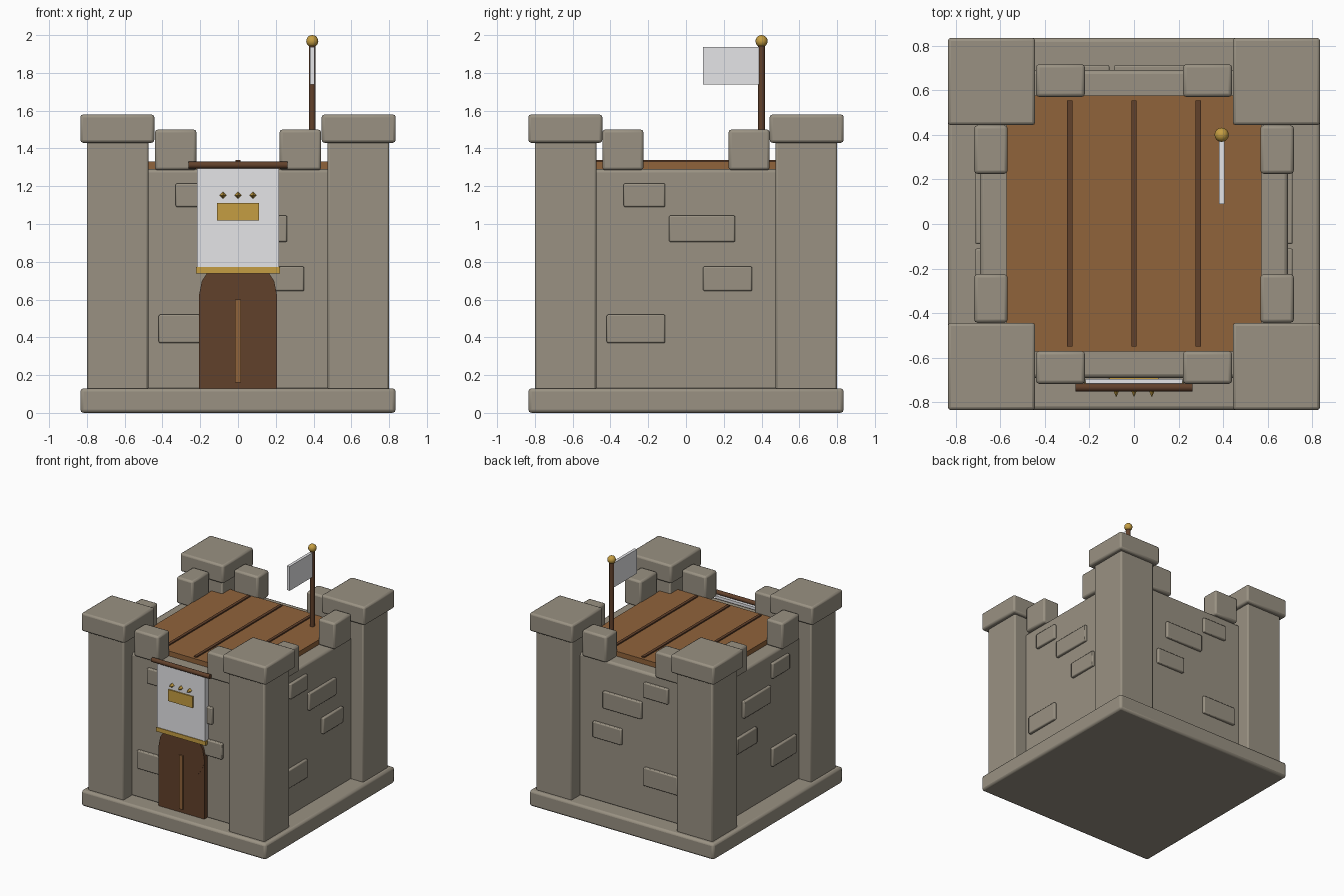
import bpy
import math

if "Cube" in bpy.data.objects:
    bpy.data.objects.remove(bpy.data.objects["Cube"])

# ---------- materials ----------
def material(name, rgb):
    m = bpy.data.materials.new(name)
    m.diffuse_color = (*rgb, 1)
    m.use_nodes = True
    m.node_tree.nodes["Principled BSDF"].inputs["Base Color"].default_value = m.diffuse_color
    return m

STONE = material("stone", (0.32, 0.285, 0.225))
WOOD = material("light wood", (0.28, 0.125, 0.043))
DARK = material("dark wood", (0.12, 0.052, 0.024))
CLOTH = material("white cloth", (0.78, 0.78, 0.80))
GOLD = material("gold", (0.56, 0.34, 0.055))


# ---------- helpers ----------
def finish(name, mat, bevel=0.0):
    ob = bpy.context.object
    ob.name = name
    ob.data.materials.append(mat)
    if bevel:
        mod = ob.modifiers.new("bevel", 'BEVEL')
        mod.width = bevel
        mod.segments = 2
    return ob


def box(name, mat, x, y, z, bevel=0.0):
    """Box from (min, max) pairs on each axis."""
    bpy.ops.mesh.primitive_cube_add(size=1)
    ob = bpy.context.object
    for v in ob.data.vertices:
        for i, (lo, hi) in enumerate((x, y, z)):
            v.co[i] = lo if v.co[i] < 0 else hi
    finish(name, mat, bevel)
    if bevel:
        bpy.ops.object.shade_smooth_by_angle(angle=math.radians(50))
    return ob


def rod(name, mat, loc, radius, length, rot=(0, 0, 0), sides=12):
    bpy.ops.mesh.primitive_cylinder_add(vertices=sides, radius=radius, depth=length,
                                        location=loc, rotation=rot)
    ob = finish(name, mat)
    bpy.ops.object.shade_smooth_by_angle(angle=math.radians(40))
    return ob


def span(a, b, sign):
    return tuple(sorted((a * sign, b * sign)))


# ---------- base and keep ----------
box("base", STONE, (-0.835, 0.835), (-0.835, 0.835), (0, 0.13), 0.018)
box("keep_walls", STONE, (-0.69, 0.69), (-0.69, 0.69), (0.12, 1.29), 0.018)

# ---------- corner towers with caps ----------
for sx in (-1, 1):
    for sy in (-1, 1):
        box("tower", STONE, span(0.475, 0.80, sx), span(0.475, 0.80, sy), (0.12, 1.45), 0.012)
        box("tower_cap", STONE, span(0.443, 0.835, sx), span(0.443, 0.835, sy), (1.43, 1.58), 0.015)
        # battlements beside each tower
        box("battlement_x", STONE, span(0.22, 0.44, sx), span(0.57, 0.717, sy), (1.285, 1.50), 0.015)
        box("battlement_y", STONE, span(0.567, 0.717, sx), span(0.225, 0.443, sy), (1.285, 1.50), 0.015)

# ---------- raised bricks, same layout on all four walls ----------
BRICKS = [((-0.33, -0.11), (1.09, 1.215)), ((-0.09, 0.26), (0.905, 1.045)),
          ((0.09, 0.35), (0.645, 0.775)), ((-0.42, -0.11), (0.37, 0.52))]
for s in (-1, 1):
    for along, height in BRICKS:
        box("brick_x", STONE, along, span(0.66, 0.712, s), height, 0.008)
        box("brick_y", STONE, span(0.66, 0.712, s), along, height, 0.008)

# ---------- wooden roof deck ----------
box("roof_deck", WOOD, (-0.572, 0.572), (-0.572, 0.577), (1.25, 1.33))
for x in (-0.288, 0, 0.288):
    box("deck_seam", DARK, (x - 0.012, x + 0.012), (-0.55, 0.555), (1.32, 1.34))

# ---------- door with round top ----------
box("door", DARK, (-0.207, 0.207), (-0.73, -0.66), (0.13, 0.62))
rod("door_arch", DARK, (0, -0.696, 0.62), 0.207, 0.07, (math.pi / 2, 0, 0), 16)
box("door_strip", WOOD, (-0.017, 0.017), (-0.74, -0.70), (0.16, 0.60))

# ---------- banner ----------
rod("banner_rod", DARK, (0, -0.733, 1.312), 0.018, 0.525, (0, math.pi / 2, 0))
box("banner", CLOTH, (-0.218, 0.218), (-0.735, -0.695), (0.75, 1.30))
box("banner_hem", GOLD, (-0.222, 0.222), (-0.74, -0.69), (0.738, 0.772))
box("emblem_band", GOLD, (-0.11, 0.11), (-0.745, -0.69), (1.018, 1.112))
for x in (-0.08, 0, 0.08):
    bpy.ops.mesh.primitive_cone_add(vertices=4, radius1=0.022, radius2=0, depth=0.05,
                                    location=(x, -0.752, 1.152), rotation=(math.pi / 2, 0, 0))
    finish("emblem_point", GOLD)

# ---------- flag ----------
rod("flag_pole", DARK, (0.393, 0.40, 1.64), 0.018, 0.64)
box("flag", CLOTH, (0.381, 0.405), (0.09, 0.39), (1.738, 1.937))
bpy.ops.mesh.primitive_uv_sphere_add(segments=16, ring_count=10, radius=0.032,
                                     location=(0.393, 0.40, 1.968))
finish("flag_pole_ball", GOLD)
bpy.ops.object.shade_smooth()
